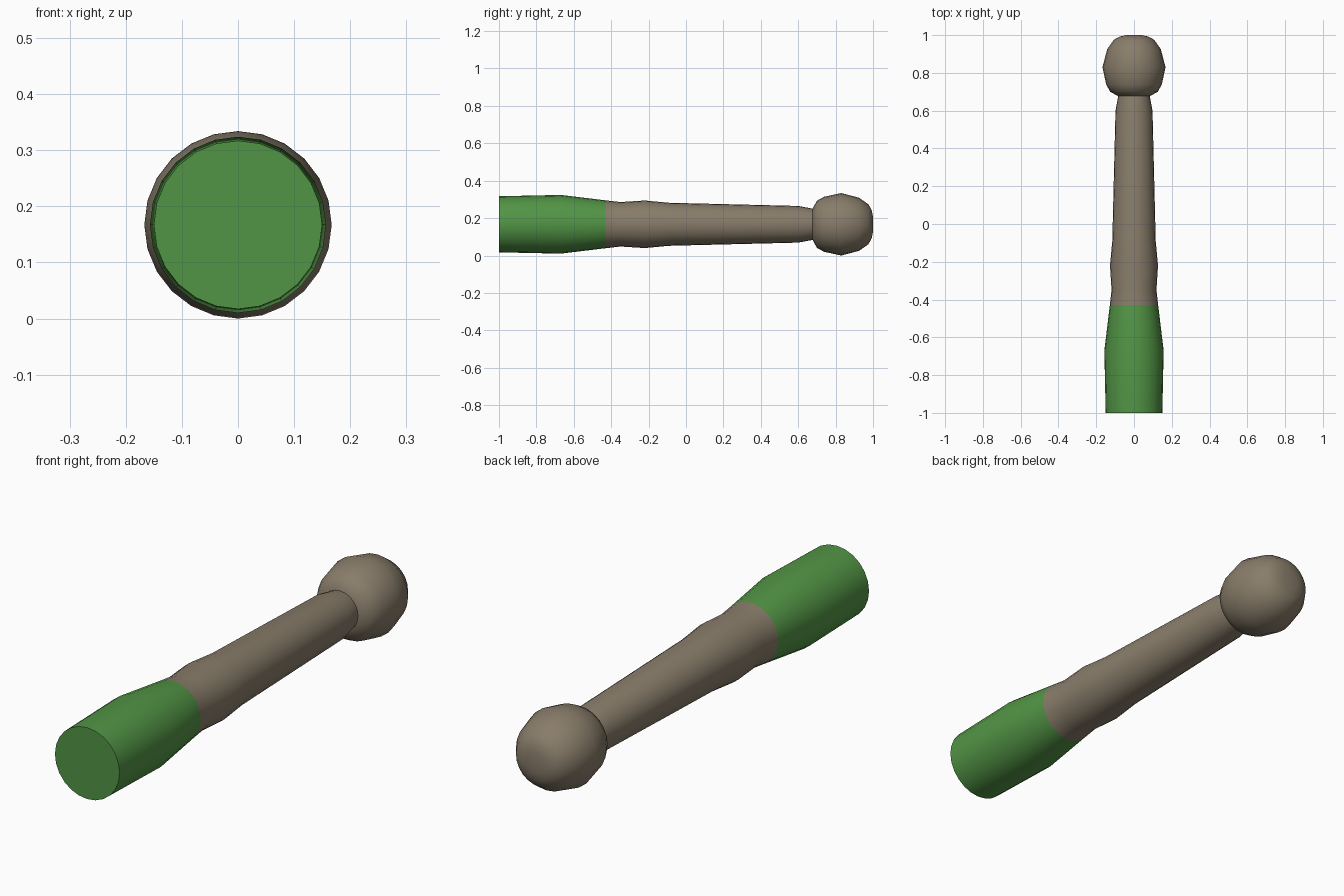
import bpy, math

if "Cube" in bpy.data.objects:
    bpy.data.objects.remove(bpy.data.objects["Cube"])

SIDES = 24
AXIS_Z = 0.167


def material(name, color):
    m = bpy.data.materials.new(name)
    m.diffuse_color = (*color, 1)
    m.use_nodes = True
    m.node_tree.nodes["Principled BSDF"].inputs["Base Color"].default_value = m.diffuse_color
    return m


def lathe(name, profile, mat, cap_start=False, cap_end=False):
    """Revolve (y, radius) points around the lengthwise axis."""
    verts, faces = [], []
    for y, r in profile:
        for i in range(SIDES):
            a = 2 * math.pi * i / SIDES
            verts.append((r * math.cos(a), y, AXIS_Z + r * math.sin(a)))
    for k in range(len(profile) - 1):
        for i in range(SIDES):
            j = (i + 1) % SIDES
            a, b = k * SIDES, (k + 1) * SIDES
            faces.append((a + i, b + i, b + j, a + j))
    if cap_start:
        faces.append(tuple(range(SIDES)))
    if cap_end:
        n = (len(profile) - 1) * SIDES
        faces.append(tuple(n + i for i in reversed(range(SIDES))))
    me = bpy.data.meshes.new(name)
    me.from_pydata(verts, [], faces)
    me.materials.append(mat)
    ob = bpy.data.objects.new(name, me)
    bpy.context.collection.objects.link(ob)
    bpy.context.view_layer.objects.active = ob
    ob.select_set(True)
    bpy.ops.object.shade_smooth_by_angle(angle=math.radians(40))
    ob.select_set(False)
    return ob


green = material("green", (0.085, 0.30, 0.06))
brown = material("greyish brown", (0.25, 0.205, 0.145))

# coloured grip with flat butt
lathe("grip", [(-1, 0.15), (-0.67, 0.157), (-0.43, 0.128)], green, cap_start=True)

# tapering shaft with a slight swelling
lathe("shaft", [(-0.43, 0.128), (-0.35, 0.119), (-0.22, 0.127), (-0.09, 0.115),
                (0.60, 0.098), (0.68, 0.083)], brown)

# rounded knob
lathe("knob", [(0.675, 0.08), (0.70, 0.126), (0.738, 0.147), (0.83, 0.167), (0.925, 0.142),
               (0.975, 0.107), (0.993, 0.075), (1.0, 0.04)], brown, cap_start=True, cap_end=True)
